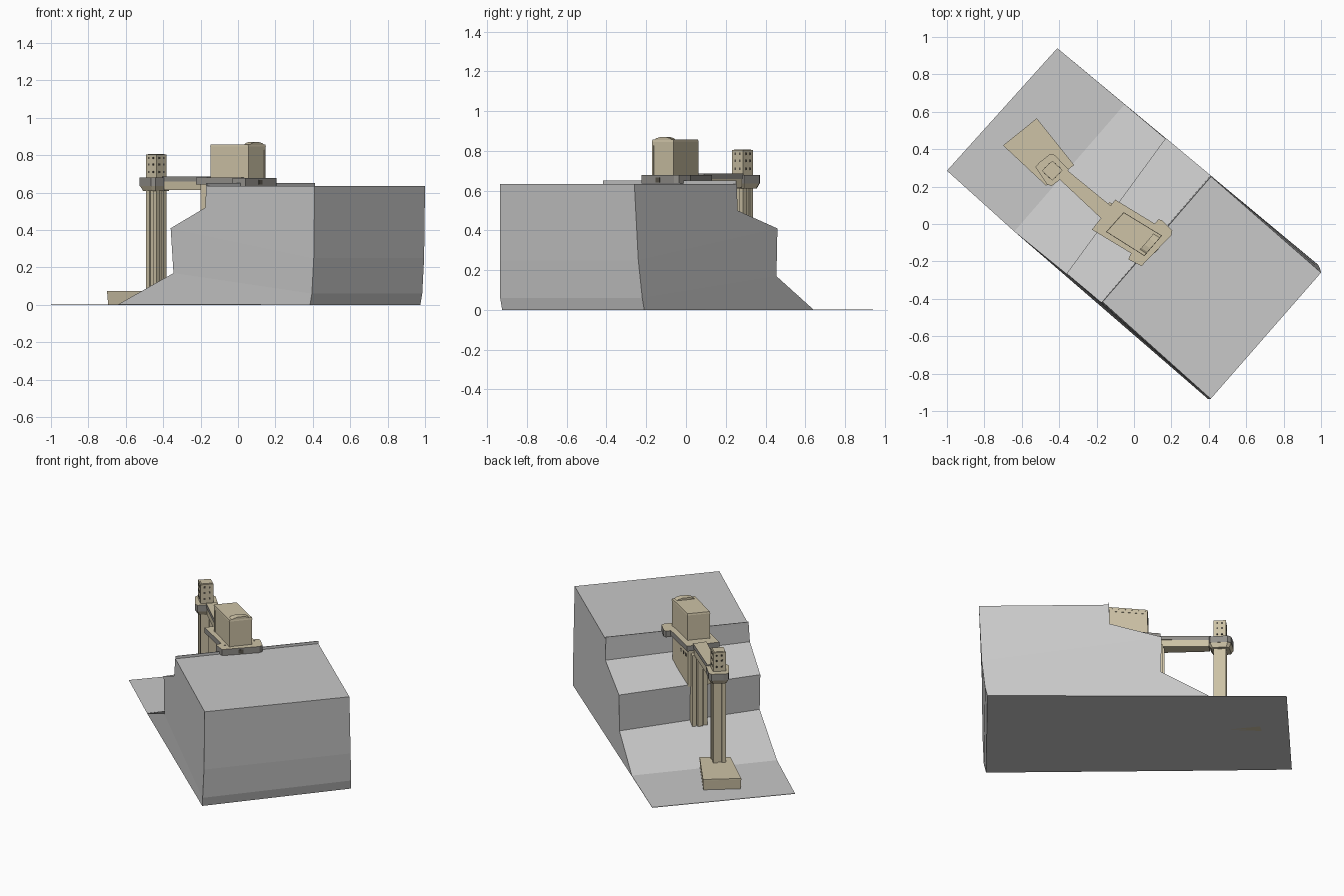
import bpy, bmesh
from mathutils import Vector

if "Cube" in bpy.data.objects:
    bpy.data.objects.remove(bpy.data.objects["Cube"])


def material(name, rgb):
    m = bpy.data.materials.new(name)
    m.diffuse_color = (*rgb, 1)
    m.use_nodes = True
    m.node_tree.nodes["Principled BSDF"].inputs["Base Color"].default_value = m.diffuse_color
    return m


ROCK = material("rock grey", (0.58, 0.58, 0.58))
STONE = material("tan stone", (0.61, 0.54, 0.38))
EDGE = material("dark slab edge", (0.28, 0.27, 0.25))
HOLE = material("window dark", (0.10, 0.09, 0.07))


def build(name, verts, faces, mats, rule=None):
    me = bpy.data.meshes.new(name)
    me.from_pydata(verts, [], faces)
    bm = bmesh.new()
    bm.from_mesh(me)
    bmesh.ops.recalc_face_normals(bm, faces=bm.faces)
    if rule:
        for f in bm.faces:
            f.material_index = rule(f.normal)
    bm.to_mesh(me)
    bm.free()
    for m in mats:
        me.materials.append(m)
    ob = bpy.data.objects.new(name, me)
    bpy.context.collection.objects.link(ob)
    return ob


def scaled(pts, s):
    c = sum((Vector(p) for p in pts), Vector((0, 0))) / len(pts)
    return [tuple(c + (Vector(p) - c) * s) for p in pts]


def prism(name, pts, z0, z1, bottom=1.0, mat=STONE, side=None):
    """Vertical prism on a plan outline, optionally narrower at the bottom."""
    n = len(pts)
    low = scaled(pts, bottom)
    verts = [(x, y, z0) for x, y in low] + [(x, y, z1) for x, y in pts]
    faces = [list(range(n)), list(range(n, 2 * n))]
    faces += [[i, (i + 1) % n, n + (i + 1) % n, n + i] for i in range(n)]
    rule = (lambda nrm: int(abs(nrm.z) < 0.5)) if side else None
    return build(name, verts, faces, [mat] + ([side] if side else []), rule)


def windows(name, a, b, us, zs, w, h):
    """Thin dark plates set on the wall running from a to b."""
    a, b = Vector(a), Vector(b)
    d = (b - a).normalized()
    n = Vector((-d.y, d.x)) * 0.002
    for i, u in enumerate(us):
        for j, z in enumerate(zs):
            c = a.lerp(b, u)
            p, q = c - d * w / 2, c + d * w / 2
            prism(f"{name}_{i}_{j}", [p - n, q - n, q + n, p + n],
                  z - h / 2, z + h / 2, mat=HOLE)


# Rock: two matching side profiles joined across the width
near = [(-1, .285, .003), (-.64, -.04, .003), (-.345, -.28, .17), (-.36, -.265, .41),
        (-.175, -.42, .52), (-.17, -.415, .635), (.41, -.935, .635), (.405, -.935, .25),
        (.395, -.935, .06), (.385, -.925, 0), (-1, .285, 0)]
far = [(-.41, .94, .003), (-.05, .64, .003), (.17, .455, .17), (.17, .46, .41),
       (.41, .26, .5), (.41, .255, .635), (1, -.26, .635), (.995, -.24, .25),
       (.985, -.22, .06), (.975, -.21, 0), (-.41, .94, 0)]
n = len(near)
faces = [[i, (i + 1) % n, n + (i + 1) % n, n + i] for i in range(n)]
for side in ([10, 0, 1, 9], [1, 2, 8, 9], [2, 3, 7, 8], [3, 4, 5, 6, 7]):
    faces += [side, [n + i for i in side]]
build("rock_cliff", near + far, faces, [ROCK])

# Low lip along the upper step
prism("cliff_lip", [(-.17, -.415), (.41, .255), (.413, .252), (-.167, -.418)],
      .63, .652, mat=ROCK)

# Tower footing with a thin overhanging cap
foot = [(-.70, .42), (-.52, .565), (-.32, .315), (-.47, .205)]
prism("tower_footing", foot, 0, .068, bottom=.97)
prism("footing_cap", scaled(foot, 1.0), .066, .074)

# Tower shaft: recessed core with four corner posts
tower = [(-.492, .285), (-.437, .338), (-.382, .288), (-.437, .232)]
prism("tower_core", scaled(tower, .8), .07, .63)
centre = Vector((-.437, .286))
for k, p in enumerate(tower):
    move = (Vector(p) - centre) * .68
    prism(f"tower_post_{k}", [tuple(Vector(q) + move) for q in scaled(tower, .32)], .07, .63)

# Tower collar and head
collar = [(-.527, .305), (-.505, .33), (-.45, .373), (-.425, .37),
          (-.35, .292), (-.355, .27), (-.44, .203), (-.465, .212)]
prism("collar_corbel", scaled(collar, .97), .61, .637, bottom=.8)
prism("tower_collar", collar, .637, .68, side=EDGE)
prism("tower_head", tower, .68, .805)
prism("tower_head_top", scaled(tower, .8), .80, .808)
for k in range(4):
    windows(f"head_window_{k}", tower[k], tower[(k + 1) % 4],
            (.3, .7), (.71, .75, .785), .01, .012)

# Bridge girder and walkway from the tower to the deck
beam = [(-.405, .245), (-.36, .29), (-.115, .09), (-.165, .02)]
prism("bridge_girder", scaled(beam, .93), .615, .662)
prism("bridge_walkway", beam, .66, .687, side=EDGE)
windows("girder_window", (-.355, .277), (-.13, .09), (.2, .4, .6, .8), (.64,), .02, .008)

# Deck and cross slab
deck = [(-.225, -.03), (-.10, .13), (.13, -.01), (.015, -.175)]
prism("deck", deck, .645, .68, side=EDGE)
cross = [(.13, .025), (.15, .02), (.205, -.035), (.20, -.06),
         (.04, -.225), (-.03, -.19), (-.02, -.165)]
prism("cross_slab", cross, .637, .678, side=EDGE)
windows("landing_door", (.04, -.225), (.20, -.06), (.5,), (.655,), .03, .025)

# Base walls under the deck, stepping down the cliff
base = scaled(deck, .86)
prism("base_wall", base, .40, .648)
windows("base_window", base[0], base[1], (.2, .8), (.55, .60), .012, .02)
windows("base_window_side", base[1], base[2], (.15, .3, .45), (.60,), .012, .02)
for k, (s, top) in enumerate(((0, .645), (-.035, .62), (.035, .62))):
    x, y = -.145 + s * .62, .062 + s * .78
    pier = [(x - .032, y + .012), (x - .012, y + .037), (x + .06, y - .02), (x + .04, y - .045)]
    prism(f"cliff_pier_{k}", pier if k == 0 else scaled(pier, .8), .15, top)

# Main house with parapet band and corner strips
house = [(-.148, -.042), (-.055, .062), (.148, -.062), (.055, -.17)]
prism("house", scaled(house, .97), .678, .835)
prism("house_cornice", house, .828, .848)
prism("house_roof", scaled(house, .99), .846, .857, bottom=1.02)
for k, p in enumerate(house):
    move = (Vector(p) - Vector((0, -.053))) * .93
    prism(f"house_corner_{k}", [tuple(Vector(q) * .07 + move + Vector((0, -.053 * .93)))
                                for q in house], .678, .83)

# Arched roof crest across the end of the house
d, w = Vector((.655, .755)), Vector((.84, -.54))
c = Vector((.085, -.105))
arch = [(-.058, .855), (-.045, .864), (-.02, .870), (.02, .870), (.045, .864), (.058, .855)]
verts = [(*(c + d * t + w * s), z) for s in (-.02, .02) for t, z in arch]
m = len(arch)
build("roof_crest", verts, [list(range(m)), list(range(m, 2 * m))] +
      [[i, (i + 1) % m, m + (i + 1) % m, m + i] for i in range(m)], [STONE])
